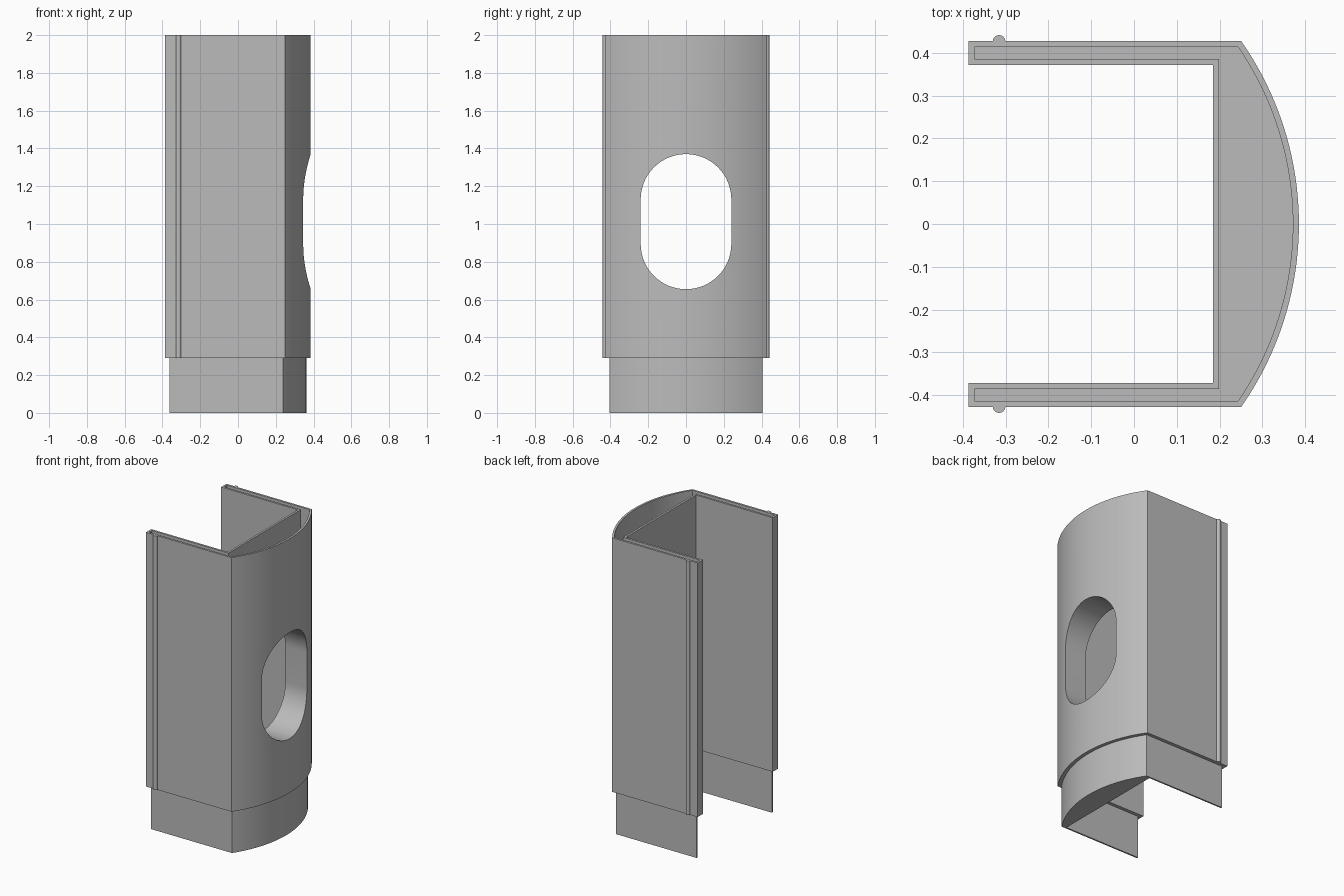
import bpy
import bmesh
from math import cos, sin, pi, asin, radians

cube = bpy.data.objects.get("Cube")
if cube:
    bpy.data.objects.remove(cube)

STEP, TOP, SOCKET = 0.29, 2.0, 0.3        # shoulder height, top, socket depth
WINDOW_Z, WINDOW_R, WINDOW_STRAIGHT = 1.0125, 0.24, 0.1175

grey = bpy.data.materials.new("plain grey")
grey.use_nodes = True
colour = (0.5, 0.5, 0.5, 1)
grey.diffuse_color = colour
grey.node_tree.nodes["Principled BSDF"].inputs["Base Color"].default_value = colour


def extrude(name, points, direction):
    """Solid made by sweeping a closed outline along a direction."""
    bm = bmesh.new()
    face = bm.faces.new([bm.verts.new(p) for p in points])
    swept = bmesh.ops.extrude_face_region(bm, geom=[face])["geom"]
    moved = [v for v in swept if isinstance(v, bmesh.types.BMVert)]
    bmesh.ops.translate(bm, verts=moved, vec=direction)
    bmesh.ops.recalc_face_normals(bm, faces=bm.faces)
    mesh = bpy.data.meshes.new(name)
    bm.to_mesh(mesh)
    bm.free()
    mesh.materials.append(grey)
    obj = bpy.data.objects.new(name, mesh)
    bpy.context.collection.objects.link(obj)
    return obj


def channel(inset, z, steps=40):
    """Bow-fronted U outline, offset inwards by inset."""
    end, wall = -0.386 + inset, 0.185 + inset
    outer, inner = 0.4275 - inset, 0.371 + inset
    radius, centre = 0.744 - inset, -0.359
    half = asin(outer / radius)
    bow = [(centre + radius * cos(a), radius * sin(a), z)
           for a in (half * (2 * i / steps - 1) for i in range(steps + 1))]
    return bow + [(end, outer, z), (end, inner, z), (wall, inner, z),
                  (wall, -inner, z), (end, -inner, z), (end, -outer, z)]


def window(x, steps=32):
    """Upright slot outline with round ends."""
    points = []
    for side in (1, -1):
        for i in range(steps + 1):
            a = pi * i / steps
            points.append((x, side * WINDOW_R * cos(a),
                           WINDOW_Z + side * (WINDOW_STRAIGHT + WINDOW_R * sin(a))))
    return points


def cut(obj, cutter):
    mod = obj.modifiers.new(cutter.name, "BOOLEAN")
    mod.operation = "DIFFERENCE"
    mod.solver = "EXACT"
    mod.object = cutter
    bpy.context.view_layer.objects.active = obj
    bpy.ops.object.modifier_apply(modifier=mod.name)
    bpy.data.objects.remove(cutter)


# Main shell with a socket in its top and a window through the bowed wall
body = extrude("body", channel(0, STEP), (0, 0, TOP - STEP))
cut(body, extrude("socket_cutter", channel(0.014, TOP - SOCKET), (0, 0, SOCKET + 0.1)))
cut(body, extrude("window_cutter", window(0.1), (0.5, 0, 0)))

# Reduced foot that plugs into the socket of another piece
plug = extrude("plug", channel(0.023, 0), (0, 0, STEP))
parts = [body, plug]

# Half-round ridge along the outside of each leg
for name, side in (("right_ridge", -1), ("left_ridge", 1)):
    arc = [(-0.315 + 0.0145 * cos(pi * i / 12),
            side * (0.4272 + 0.0138 * sin(pi * i / 12)), STEP) for i in range(13)]
    parts.append(extrude(name, arc, (0, 0, TOP - STEP)))

bpy.ops.object.select_all(action="DESELECT")
for part in parts:
    part.select_set(True)
bpy.context.view_layer.objects.active = body
bpy.ops.object.shade_smooth_by_angle(angle=radians(30))
